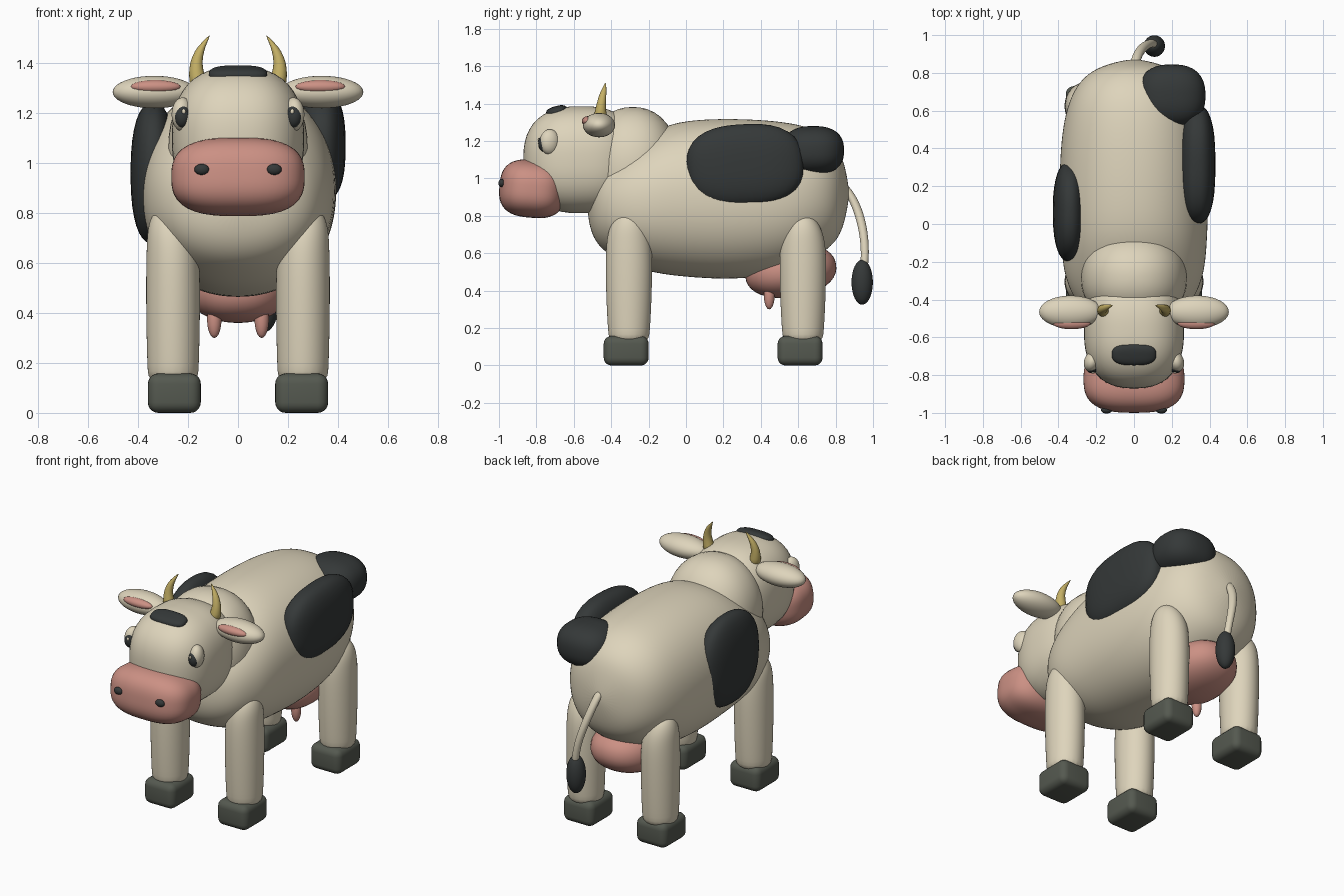
import bpy, bmesh
from math import cos, sin, pi, radians
from mathutils import Vector, Euler

if "Cube" in bpy.data.objects:
    bpy.data.objects.remove(bpy.data.objects["Cube"])


def material(name, rgb):
    m = bpy.data.materials.new(name)
    m.diffuse_color = (*rgb, 1)
    m.use_nodes = True
    m.node_tree.nodes["Principled BSDF"].inputs["Base Color"].default_value = m.diffuse_color
    return m


CREAM = material("cream", (0.73, 0.66, 0.50))
PINK = material("pink", (0.60, 0.28, 0.23))
DARK = material("dark", (0.035, 0.04, 0.04))
HOOF = material("hoof", (0.09, 0.10, 0.08))
HORN = material("horn", (0.55, 0.43, 0.13))


def finish(name, bm, mat, subdiv=0, smooth=True):
    bmesh.ops.recalc_face_normals(bm, faces=bm.faces)
    for f in bm.faces:
        f.smooth = smooth
    me = bpy.data.meshes.new(name)
    bm.to_mesh(me)
    bm.free()
    me.materials.append(mat)
    ob = bpy.data.objects.new(name, me)
    bpy.context.collection.objects.link(ob)
    if subdiv:
        mod = ob.modifiers.new("subdivision", 'SUBSURF')
        mod.levels = mod.render_levels = subdiv
    return ob


def blob(name, mat, loc, radii, p=2.0, rot=(0, 0, 0), seg=40):
    """Superellipsoid: p = 2 is an ellipsoid, larger p is boxier."""
    bm = bmesh.new()
    bmesh.ops.create_uvsphere(bm, u_segments=seg, v_segments=seg // 2, radius=1)
    turn = Euler([radians(a) for a in rot])
    for v in bm.verts:
        k = sum(abs(c) ** p for c in v.co) ** (1 / p)
        co = Vector([c / k * r for c, r in zip(v.co, radii)])
        co.rotate(turn)
        v.co = co + Vector(loc)
    return finish(name, bm, mat)


def loft(name, mat, rings, axis='Z', p=2.0, seg=20, subdiv=2, smooth=True):
    """Skin rings (x, y, z, radius_x, other radius) stacked along Y or Z."""
    bm = bmesh.new()
    loops = []
    for x, y, z, ru, rv in rings:
        loop = []
        for i in range(seg):
            c, s = cos(2 * pi * i / seg), sin(2 * pi * i / seg)
            k = (abs(c) ** p + abs(s) ** p) ** (1 / p)
            u, v = ru * c / k, rv * s / k
            loop.append(bm.verts.new((x + u, y + v, z) if axis == 'Z' else (x + u, y, z + v)))
        loops.append(loop)
    for a, b in zip(loops, loops[1:]):
        for i in range(seg):
            j = (i + 1) % seg
            bm.faces.new((a[i], a[j], b[j], b[i]))
    bm.faces.new(loops[0])
    bm.faces.new(loops[-1])
    return finish(name, bm, mat, subdiv, smooth)


# Body: (y, half width, centre z, half height)
BODY = [(-.525, .03, .83, .03), (-.505, .17, .84, .14), (-.46, .26, .85, .22), (-.40, .315, .855, .27),
        (-.30, .36, .86, .325), (-.20, .38, .87, .37), (-.05, .39, .893, .417), (.20, .397, .89, .432),
        (.40, .39, .893, .422), (.55, .372, .90, .40), (.68, .335, .92, .35), (.78, .27, .92, .285),
        (.84, .17, .92, .20), (.872, .03, .92, .03)]
loft("body", CREAM, [(0, y, z, rx, rz) for y, rx, z, rz in BODY], axis='Y', p=2.2, seg=32)

# Neck, head, muzzle
blob("neck", CREAM, (0, -.285, 1.055), (.28, .25, .327), 2.2)
blob("head", CREAM, (0, -.56, 1.10), (.265, .31, .286), 2.5, seg=56)
blob("muzzle", PINK, (0, -.82, .945), (.267, .178, .155), 2.8, rot=(-5, 0, 0), seg=56)

# Coat patches
blob("head_patch", DARK, (0, -.69, 1.355), (.117, .058, .032), 2.8, rot=(15, 0, 0))
blob("right_patch", DARK, (.335, .315, 1.07), (.096, .312, .22), 2.6, rot=(3, 0, 0))
blob("left_patch", DARK, (-.34, .065, .96), (.09, .265, .282), 2.4)
blob("rump_patch", DARK, (.2, .68, 1.15), (.178, .165, .13), 2.5)

for s, side in ((1, "right"), (-1, "left")):
    # Face details
    blob(side + "_nostril", DARK, (s * .145, -.985, .975), (.03, .018, .022), seg=20)
    blob(side + "_eye", CREAM, (s * .222, -.728, 1.195), (.042, .055, .068), rot=(0, 0, s * 20))
    blob(side + "_pupil", DARK, (s * .223, -.757, 1.188), (.033, .033, .046), seg=24)
    blob(side + "_eye_glint", CREAM, (s * .217, -.787, 1.207), (.008, .006, .010), seg=12)

    # Ears
    blob(side + "_ear", CREAM, (s * .335, -.465, 1.285), (.167, .086, .065))
    blob(side + "_inner_ear", PINK, (s * .33, -.525, 1.306), (.10, .032, .027), seg=28)

    # Horns
    loft(side + "_horn", HORN, [(s * x, y, z, r, r) for x, y, z, r in (
        (.155, -.46, 1.30, .043), (.165, -.458, 1.35, .035), (.170, -.453, 1.40, .027),
        (.155, -.445, 1.45, .021), (.137, -.437, 1.48, .013), (.113, -.43, 1.513, .002))],
        seg=8, subdiv=1)

    # Legs and hooves
    for end, y, top in (("front", -.305, .83), ("hind", .625, .81)):
        loft(f"{side}_{end}_leg", CREAM, [(s * x, y, z, rx, ry) for x, z, rx, ry in (
            (.26, .12, .10, .105), (.26, .17, .104, .113), (.26, .35, .109, .123), (.26, .55, .110, .127),
            (.262, top - .16, .105, .122), (.268, top - .09, .095, .105), (.275, top - .035, .07, .075),
            (.28, top - .008, .035, .04), (.28, top, .008, .01))])
        bm = bmesh.new()
        bmesh.ops.create_cube(bm, size=1)
        for v in bm.verts:
            v.co = Vector((s * .255 + v.co.x * .212, y - .015 + v.co.y * .24, .079 + v.co.z * .158))
        hoof = finish(f"{side}_{end}_hoof", bm, HOOF)
        bev = hoof.modifiers.new("round", 'BEVEL')
        bev.width, bev.segments = .042, 5

    # Teats
    blob(side + "_teat", PINK, (s * .095, .445, .375), (.029, .029, .075), seg=20)

# Udder
blob("udder", PINK, (0, .56, .505), (.205, .245, .14), 2.2, rot=(8, 0, 0))

# Tail and tuft
TAIL = [(.0, .83, .98, .022), (.01, .87, .93, .026), (.025, .908, .86, .026), (.05, .938, .77, .025),
        (.08, .955, .67, .023), (.1, .957, .58, .022), (.108, .95, .50, .022)]
loft("tail", CREAM, [(x, y, z, r, r) for x, y, z, r in TAIL], seg=12)
blob("tail_tuft", DARK, (.108, .942, .445), (.056, .057, .12))
